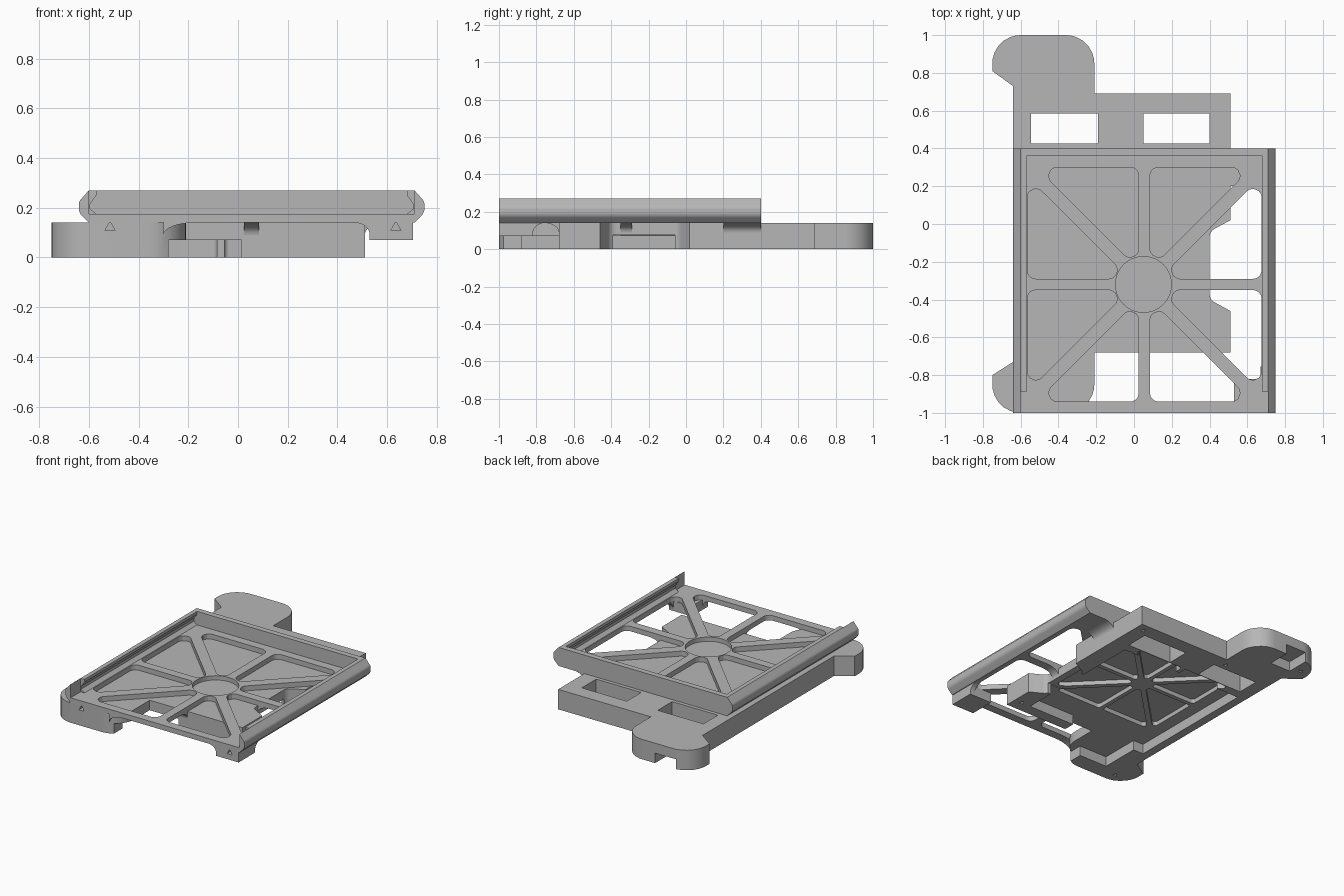
import bpy, bmesh, math
from mathutils import Vector

if "Cube" in bpy.data.objects:
    bpy.data.objects.remove(bpy.data.objects["Cube"], do_unlink=True)

grey = bpy.data.materials.new("plain_grey")
grey.use_nodes = True
grey.diffuse_color = (0.47, 0.47, 0.47, 1)
grey.node_tree.nodes["Principled BSDF"].inputs["Base Color"].default_value = grey.diffuse_color

MID, HUB_Y = 0.055, -0.32     # tray centre line and hub


def prism(name, pts, lo, hi, axis="z"):
    """Extrude a flat outline along an axis: z uses (x,y), y uses (x,z), x uses (y,z)."""
    place = {"z": lambda a, b, c: (a, b, c),
             "y": lambda a, b, c: (a, c, b),
             "x": lambda a, b, c: (c, a, b)}[axis]
    bm = bmesh.new()
    face = bm.faces.new([bm.verts.new(place(a, b, lo)) for a, b in pts])
    ext = bmesh.ops.extrude_face_region(bm, geom=[face])
    step = Vector(place(0, 0, hi - lo))
    for v in ext["geom"]:
        if isinstance(v, bmesh.types.BMVert):
            v.co += step
    bmesh.ops.recalc_face_normals(bm, faces=bm.faces)
    mesh = bpy.data.meshes.new(name)
    bm.to_mesh(mesh)
    bm.free()
    mesh.materials.append(grey)
    ob = bpy.data.objects.new(name, mesh)
    bpy.context.scene.collection.objects.link(ob)
    return ob


def box(name, x0, x1, y0, y1, z0, z1):
    return prism(name, [(x0, y0), (x1, y0), (x1, y1), (x0, y1)], z0, z1)


def rounded(corners, steps=7):
    """Outline with each (x, y, radius) corner replaced by an arc."""
    out = []
    for i, (x, y, r) in enumerate(corners):
        p = Vector((x, y))
        if not r:
            out.append(p)
            continue
        a = (Vector(corners[i - 1][:2]) - p).normalized()
        b = (Vector(corners[(i + 1) % len(corners)][:2]) - p).normalized()
        half = a.angle(b) / 2
        centre = p + (a + b).normalized() * (r / math.sin(half))
        start = p + a * (r / math.tan(half)) - centre
        end = p + b * (r / math.tan(half)) - centre
        for k in range(steps + 1):
            d = start.lerp(end, k / steps).normalized()
            out.append(centre + d * r)
    return out


def circle(x, y, r, n):
    return [(x + r * math.sin(math.tau * k / n), y + r * math.cos(math.tau * k / n)) for k in range(n)]


def concave(x, z, dx, dz, n=8):
    """Fillet section filling the corner (x, z), reaching dx and dz away from it."""
    arc = [(x + dx * (1 - math.sin(t)), z + dz * (1 - math.cos(t)))
           for t in (math.pi / 2 * k / n for k in range(n + 1))]
    return [(x, z)] + arc


def cut(target, cutters):
    for c in cutters:
        c.hide_render = True
        mod = target.modifiers.new("cut", "BOOLEAN")
        mod.operation, mod.solver, mod.object = "DIFFERENCE", "EXACT", c
        dg = bpy.context.evaluated_depsgraph_get()
        mesh = bpy.data.meshes.new_from_object(target.evaluated_get(dg))
        target.modifiers.clear()
        target.data = mesh
        bpy.data.objects.remove(c, do_unlink=True)


def panels(cx, cy, half, spoke, gap, r, z0, z1):
    """Eight rounded triangles between the spokes of a square wheel."""
    tri = rounded([(spoke, spoke + gap, r), (spoke, half, r), (half - gap, half, r)])
    result = []
    for turn in range(4):
        c, s = round(math.cos(turn * math.pi / 2)), round(math.sin(turn * math.pi / 2))
        for m in (1, -1):
            pts = [(cx + c * m * x - s * y, cy + s * m * x + c * y) for x, y in tri]
            result.append(prism("panel_cutter", pts, z0, z1))
    return result


# Lower carrier: body with two rounded ears and a scooped right side
carrier = prism("lower_carrier", rounded([
    (-0.64, -0.73, 0), (-0.64, 0.73, 0), (-0.75, 0.81, 0), (-0.75, 1, 0.15), (-0.21, 1, 0.15),
    (-0.21, 0.69, 0), (0.51, 0.69, 0), (0.51, 0.02, 0), (0.40, -0.04, 0.05), (0.40, -0.40, 0.05),
    (0.51, -0.46, 0), (0.51, -0.68, 0), (-0.21, -0.68, 0), (-0.21, -1, 0.15), (-0.75, -1, 0.15),
    (-0.75, -0.80, 0)]), 0, 0.14)
cutters = [
    box("bay", -0.58, 0.38, -0.60, 0.36, -0.1, 0.07),
    box("front_opening", -0.28, 0.015, -1.1, -0.5, -0.1, 0.07),
    box("side_opening", 0.3, 0.6, -0.39, -0.06, -0.1, 0.075),
    box("back_ear_slot", -0.62, -0.46, 0.84, 1.1, -0.1, 0.07),
    box("front_ear_slot", -0.50, -0.2, -0.88, -0.55, -0.1, 0.07),
    box("window_a", -0.545, -0.19, 0.425, 0.585, -0.1, 0.3),
    box("window_b", 0.05, 0.40, 0.425, 0.585, -0.1, 0.3),
    prism("front_pin", circle(-0.515, 0.12, 0.024, 3), -1.1, -0.9, "y")]
for x, y in [(0.45, 0.63), (-0.25, 0.63), (-0.68, 0.88), (0.45, -0.6), (-0.62, -0.93)]:
    cutters.append(prism("pin", circle(x, y, 0.02, 3), -0.1, 0.06))
cutters += panels(-0.07, 0, 0.42, 0.015, 0.025, 0.02, 0, 0.10)
cut(carrier, cutters)

# Tray floor with spoked openings and a hub recess
floor = box("tray_floor", -0.58, 0.69, -1, 0.40, 0.14, 0.175)
cut(floor, panels(MID, HUB_Y, 0.62, 0.03, 0.05, 0.045, 0, 0.3)
    + [prism("hub_cutter", circle(MID - 0.005, HUB_Y, 0.148, 40), 0.145, 0.3)])
box("tray_back_wall", -0.60, 0.71, 0.36, 0.40, 0.14, 0.27)

# Side rails with inward lips, the lips stopping short of the front
section = rounded([
    (-0.57, 0.14, 0), (-0.60, 0.14, 0), (-0.64, 0.18, 0.04), (-0.64, 0.225, 0.03), (-0.60, 0.27, 0),
    (-0.57, 0.27, 0), (-0.57, 0.25, 0), (-0.595, 0.215, 0), (-0.595, 0.195, 0), (-0.57, 0.175, 0)])
for name, mirror in (("right_rail", False), ("left_rail", True)):
    flip = (lambda x: 2 * MID - x) if mirror else (lambda x: x)
    rail = prism(name, [(flip(x), z) for x, z in section], -1, 0.40, "y")
    xs = sorted((flip(-0.60), flip(-0.5)))
    cut(rail, [box("lip_cutter", *xs, -1.1, -0.89, 0.175, 0.4)])

# Front corner foot with curved roots
foot = box("corner_foot", 0.53, 0.705, -1, -0.82, 0.07, 0.14)
cut(foot, [prism("foot_pin", circle(0.635, 0.12, 0.024, 3), -1.1, -0.9, "y")])
prism("foot_side_root", concave(0.53, 0.14, -0.06, -0.05), -1, -0.94, "y")
prism("foot_back_root", concave(-0.82, 0.14, 0.065, -0.06), 0.67, 0.705, "x")

# Curved gussets where the tray meets the carrier
prism("front_spoke_gusset", concave(-0.68, 0.14, -0.08, -0.05), MID - 0.03, MID + 0.03, "x")
prism("side_spoke_gusset", concave(0.40, 0.14, 0.09, -0.05), HUB_Y - 0.03, HUB_Y + 0.03, "y")
prism("back_corner_gusset", concave(0.51, 0.14, 0.08, -0.05), 0.20, 0.40, "y")
prism("front_ear_gusset", concave(-0.30, 0.14, 0.13, -0.05), -1, -0.94, "y")

# Smooth shading with sharp edges kept
bpy.ops.object.select_all(action="DESELECT")
for ob in bpy.context.scene.objects:
    if ob.type == "MESH" and ob.data.materials and ob.data.materials[0] == grey:
        ob.select_set(True)
        bpy.context.view_layer.objects.active = ob
bpy.ops.object.shade_smooth_by_angle(angle=math.radians(30))
